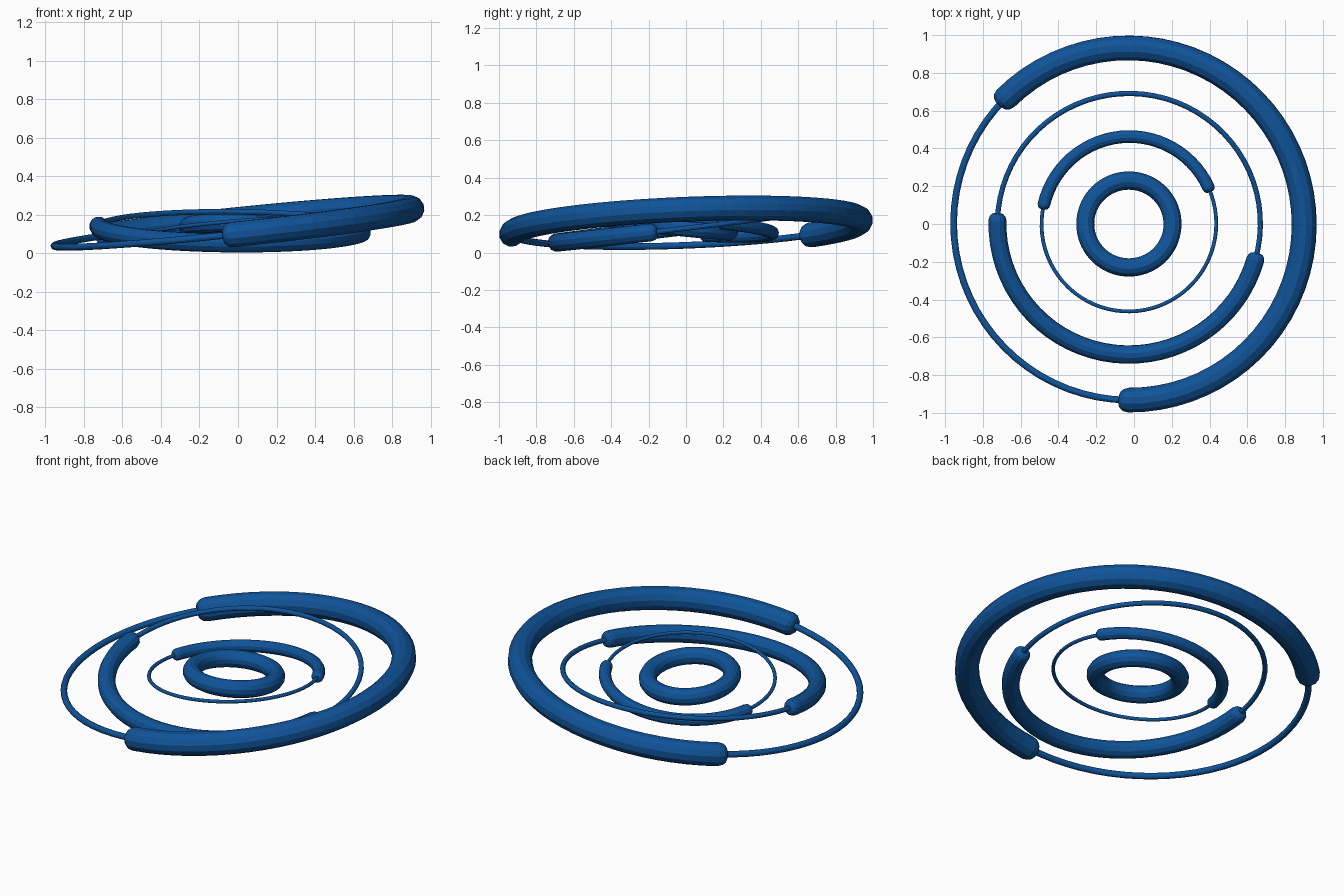
import bpy, bmesh, math
from mathutils import Vector

if "Cube" in bpy.data.objects:
    bpy.data.objects.remove(bpy.data.objects["Cube"])

blue = bpy.data.materials.new("deep_blue")
blue.diffuse_color = (0.005, 0.088, 0.32, 1)
blue.use_nodes = True
blue.node_tree.nodes["Principled BSDF"].inputs["Base Color"].default_value = blue.diffuse_color

CENTER = Vector((-0.027, 0, 0.135))
SIDES = 12
SEGMENTS = 72          # around a full turn


def tube(name, major, stations, slope, closed=False):
    """Sweep round sections, given as (angle in degrees, radius), about a tilted ring.
    slope = rise of the ring plane per unit of x and y."""
    bm = bmesh.new()
    rot = Vector((0, 0, 1)).rotation_difference(Vector((-slope[0], -slope[1], 1)).normalized())
    rings = []
    for deg, r in stations:
        a = math.radians(deg)
        ring = []
        for k in range(SIDES):
            t = 2 * math.pi * (k + 0.5) / SIDES
            d = major + r * math.cos(t)
            p = Vector((d * math.cos(a), d * math.sin(a), r * math.sin(t)))
            ring.append(bm.verts.new(rot @ p + CENTER))
        rings.append(ring)
    pairs = list(zip(rings, rings[1:]))
    if closed:
        pairs.append((rings[-1], rings[0]))
    else:
        bm.faces.new(rings[0])
        bm.faces.new(rings[-1])
    for a, b in pairs:
        for k in range(SIDES):
            j = (k + 1) % SIDES
            bm.faces.new((a[k], a[j], b[j], b[k]))
    bmesh.ops.recalc_face_normals(bm, faces=bm.faces)
    me = bpy.data.meshes.new(name)
    bm.to_mesh(me)
    bm.free()
    me.materials.append(blue)
    bpy.context.collection.objects.link(bpy.data.objects.new(name, me))


def arc(start, end, r):
    n = max(2, round((end - start) / 360 * SEGMENTS))
    return [(start + (end - start) * i / n, r) for i in range(n + 1)]


def capped_arc(start, end, r, major):
    """Thick arc between two tips, with rounded blunt ends."""
    step = math.degrees(r / major)
    profile = [(0, 0.45), (0.1, 0.68), (0.35, 0.9), (0.75, 1.0)]
    head = [(start + o * step, r * s) for o, s in profile]
    tail = [(end - o * step, r * s) for o, s in reversed(profile)]
    return head + arc(head[-1][0], tail[0][0], r)[1:-1] + tail


# name, ring radius, thick radius, thin radius, tip angles of the thick arc, slope
RINGS = [
    ("outer", 0.933, 0.067, 0.018, -93.3, 137.5, (0.104, 0.040)),
    ("middle", 0.696, 0.049, 0.014, 175.4, 347.0, (-0.008, 0.118)),
    ("inner", 0.464, 0.034, 0.010, 21.5, 170.0, (0.082, -0.068)),
]
for name, major, thick, thin, a0, a1, slope in RINGS:
    tube(name + "_thick_arc", major, capped_arc(a0, a1, thick, major), slope)
    # thin wire bridges the gap, tucked into both thick ends
    tube(name + "_thin_wire", major, arc(a1 - 3, a0 + 363, thin), slope)

# small closed ring in the middle
tube("core_ring", 0.231, arc(0, 360, 0.049)[:-1], (-0.015, -0.095), closed=True)
